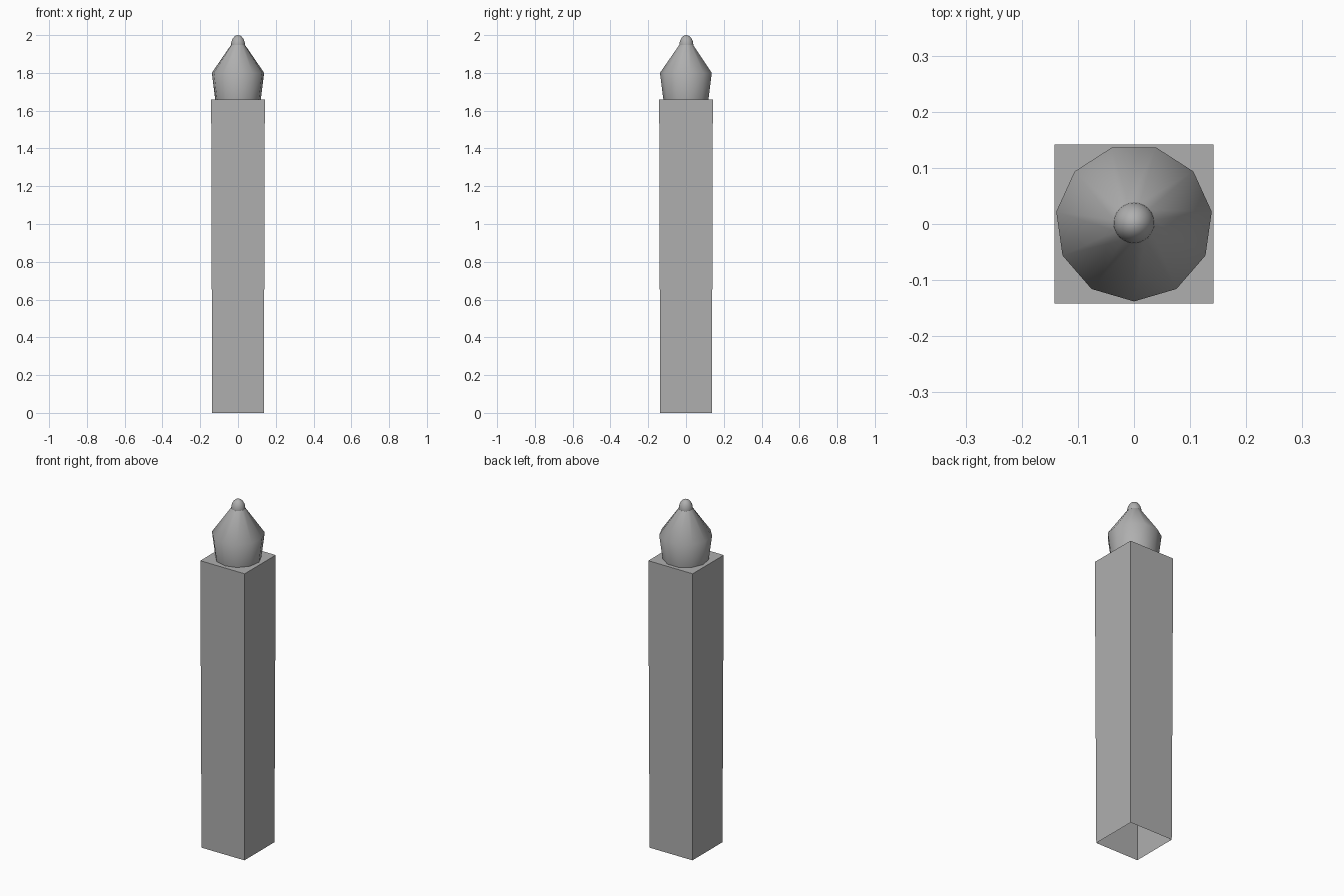
import bpy, bmesh, math

if "Cube" in bpy.data.objects:
    bpy.data.objects.remove(bpy.data.objects["Cube"])

grey = bpy.data.materials.new("dark_grey")
grey.diffuse_color = (0.43, 0.43, 0.43, 1)
grey.use_nodes = True
grey.node_tree.nodes["Principled BSDF"].inputs["Base Color"].default_value = grey.diffuse_color


def finish(name, bm, smooth_angle=None):
    bmesh.ops.recalc_face_normals(bm, faces=bm.faces)
    mesh = bpy.data.meshes.new(name)
    bm.to_mesh(mesh)
    bm.free()
    mesh.materials.append(grey)
    obj = bpy.data.objects.new(name, mesh)
    bpy.context.collection.objects.link(obj)
    if smooth_angle:
        bpy.ops.object.select_all(action='DESELECT')
        obj.select_set(True)
        bpy.context.view_layer.objects.active = obj
        bpy.ops.object.shade_smooth_by_angle(angle=math.radians(smooth_angle))
    return obj


def loft(profile, sides, start, cap_top=False):
    """Stack rings of (radius, z) and bridge them."""
    bm = bmesh.new()
    rings = []
    for r, z in profile:
        angles = [start + 2 * math.pi * i / sides for i in range(sides)]
        rings.append([bm.verts.new((r * math.cos(a), r * math.sin(a), z)) for a in angles])
    for low, high in zip(rings, rings[1:]):
        for i in range(sides):
            j = (i + 1) % sides
            bm.faces.new((low[i], low[j], high[j], high[i]))
    if cap_top:
        bm.faces.new(rings[-1])
    return bm


# Square post: slightly wider at the top, open underneath
root2 = math.sqrt(2)
finish("post", loft([(0.137 * root2, 0), (0.142 * root2, 1.66)], 4, math.pi / 4, True))

# Eleven-sided finial with a flared collar and a conical roof
finial = finish("finial", loft([(0.122, 1.66), (0.14, 1.80), (0.036, 1.95)], 11, -math.pi / 2), 60)
finial.location.y = 0.002

# Small elongated tip, sunk into the cone
bm = bmesh.new()
bmesh.ops.create_uvsphere(bm, u_segments=24, v_segments=12, radius=1)
bmesh.ops.scale(bm, verts=bm.verts, vec=(0.037, 0.037, 0.053))
bmesh.ops.translate(bm, verts=bm.verts, vec=(0, 0.002, 1.947))
finish("finial_tip", bm, 60)
